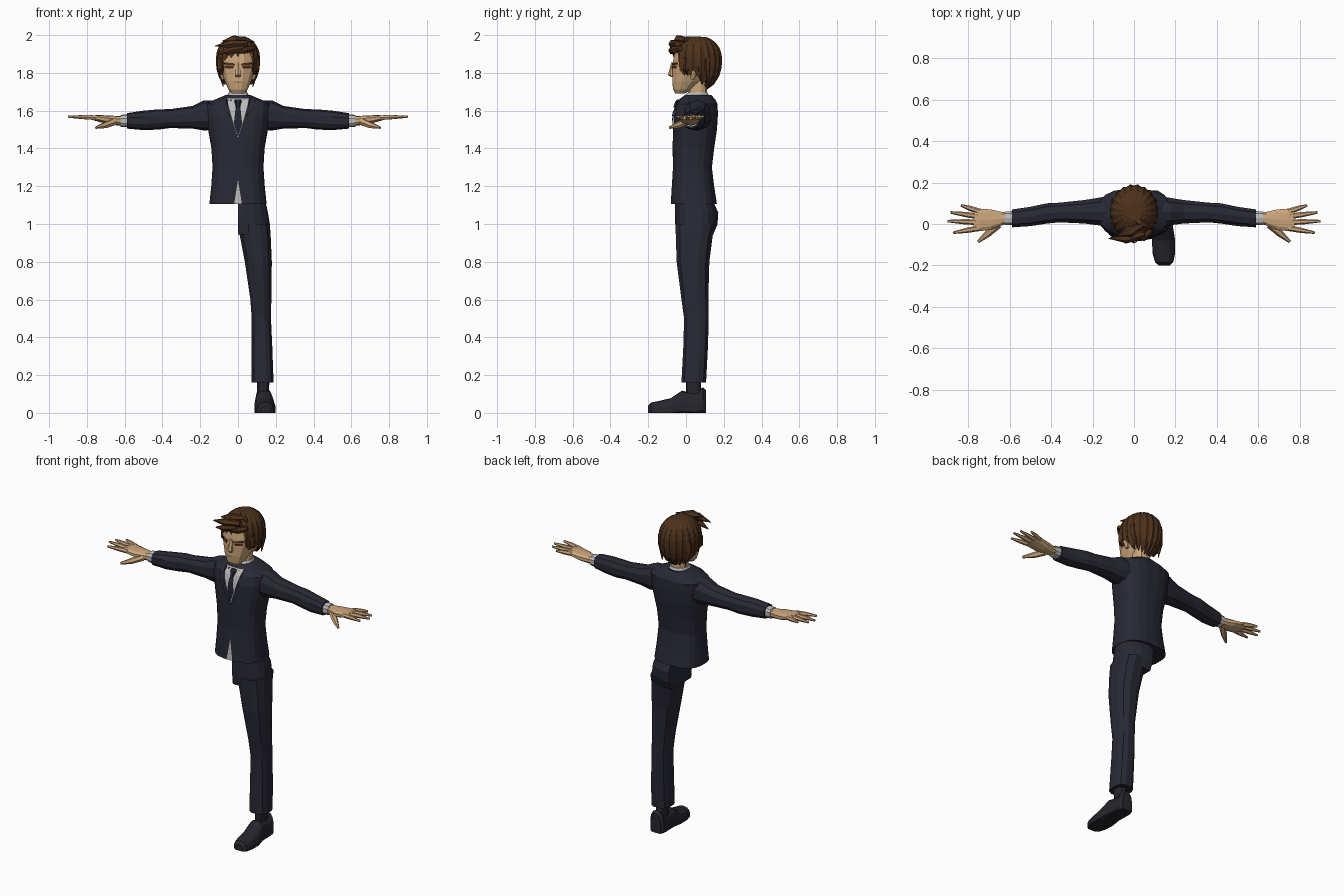
import bpy, bmesh, math
from mathutils import Vector
from mathutils.bvhtree import BVHTree


def material(name, rgb):
    m = bpy.data.materials.new(name)
    m.diffuse_color = (*rgb, 1)
    return m


SUIT = material("navy suit", (0.021, 0.022, 0.034))
TIE = material("dark tie", (0.016, 0.018, 0.032))
SHOE = material("dark shoe", (0.019, 0.019, 0.026))
SHIRT = material("shirt grey", (0.50, 0.50, 0.50))
SKIN = material("skin", (0.60, 0.38, 0.20))
LIP = material("lip", (0.30, 0.15, 0.08))
HAIR = material("brown hair", (0.075, 0.031, 0.011))
EYE = material("dark brown eye", (0.075, 0.022, 0.012))


def finish(name, bm, mat, recalc=True):
    if recalc:
        bmesh.ops.recalc_face_normals(bm, faces=bm.faces)
    me = bpy.data.meshes.new(name)
    bm.to_mesh(me)
    bm.free()
    me.materials.append(mat)
    ob = bpy.data.objects.new(name, me)
    bpy.context.collection.objects.link(ob)
    return ob


def spow(v, p):
    return math.copysign(abs(v) ** p, v)


def skin_rings(bm, rings, caps=True):
    n = len(rings[0])
    for r0, r1 in zip(rings, rings[1:]):
        for i in range(n):
            j = (i + 1) % n
            bm.faces.new((r0[i], r0[j], r1[j], r1[i]))
    if caps:
        bm.faces.new(rings[0])
        bm.faces.new(rings[-1])


def loft(name, axis, rings, mat, n=12, power=0.8, clamp=None):
    """Rounded-box sections (t, a0, a1, b0, b1) stacked along an axis."""
    bm = bmesh.new()
    out = []
    for t, a0, a1, b0, b1 in rings:
        ring = []
        for i in range(n):
            w = 2 * math.pi * (i + 0.5) / n
            a = (a0 + a1) / 2 + (a1 - a0) / 2 * spow(math.cos(w), power)
            b = (b0 + b1) / 2 + (b1 - b0) / 2 * spow(math.sin(w), power)
            co = {'x': [t, a, b], 'y': [a, t, b], 'z': [a, b, t]}[axis]
            if clamp is not None:
                co[clamp] = max(0, co[clamp])
            ring.append(bm.verts.new(co))
        out.append(ring)
    skin_rings(bm, out)
    return finish(name, bm, mat)


def limb(name, stations, mat, n=6):
    """Tapered tube through (point, radius) stations."""
    bm = bmesh.new()
    d = (Vector(stations[-1][0]) - Vector(stations[0][0])).normalized()
    u = d.cross(Vector((0, 0, 1))).normalized()
    v = d.cross(u)
    rings = []
    for p, r in stations:
        rings.append([bm.verts.new(Vector(p) + r * (u * math.cos(w) + v * math.sin(w)))
                      for w in (2 * math.pi * i / n for i in range(n))])
    skin_rings(bm, rings)
    return finish(name, bm, mat)


def plate(name, outline, target, offset, mat, cuts=5):
    """Flat outline (x, z) wrapped on the front of a target part."""
    tree = BVHTree.FromPolygons([v.co for v in target.data.vertices],
                                [p.vertices for p in target.data.polygons])
    bm = bmesh.new()
    f = bm.faces.new([bm.verts.new((x, 0, z)) for x, z in outline])
    bmesh.ops.triangulate(bm, faces=[f])
    bmesh.ops.subdivide_edges(bm, edges=bm.edges, cuts=cuts, use_grid_fill=True)
    for v in bm.verts:
        hit = tree.ray_cast(Vector((v.co.x, -1, v.co.z)), Vector((0, 1, 0)))[0]
        v.co.y = (hit.y if hit else -0.04) - offset
    bm.normal_update()
    for f in bm.faces:
        if f.normal.y > 0:
            f.normal_flip()
    return finish(name, bm, mat, recalc=False)


def sym(t, w, y0, y1):
    return (t, -w, w, y0, y1)


# Jacket body
jacket = loft("jacket", 'z', [
    sym(1.105, 0.153, -0.082, 0.165), sym(1.20, 0.143, -0.076, 0.15),
    sym(1.30, 0.136, -0.07, 0.138), sym(1.40, 0.142, -0.072, 0.15),
    sym(1.50, 0.160, -0.070, 0.165), sym(1.58, 0.172, -0.066, 0.17),
    sym(1.635, 0.175, -0.050, 0.168), sym(1.66, 0.12, -0.036, 0.155),
    sym(1.682, 0.068, -0.008, 0.135)], SUIT, n=20, power=0.75)

# Shirt front, collar, tie and lapels
plate("shirt_front", [(-0.065, 1.665), (0, 1.455), (0.065, 1.665)], jacket, 0.004, SHIRT)
plate("shirt_tail", [(-0.02, 1.107), (0.02, 1.107), (0, 1.235)], jacket, 0.004, SHIRT)
loft("collar", 'z', [sym(1.64, 0.072, -0.040, 0.14), sym(1.668, 0.064, -0.022, 0.132),
                     sym(1.695, 0.053, 0.008, 0.116)], SHIRT, power=0.9)
plate("tie", [(-0.012, 1.625), (-0.022, 1.53), (0, 1.462), (0.022, 1.53), (0.012, 1.625)],
      jacket, 0.008, TIE)
loft("tie_knot", 'z', [sym(1.618, 0.011, -0.068, -0.04), sym(1.65, 0.021, -0.058, -0.02),
                       sym(1.66, 0.017, -0.045, -0.01)], TIE, n=8)
for s in (-1, 1):
    plate("lapel", [(s * 0.062, 1.672), (s * 0.097, 1.648), (s * 0.072, 1.57), (0, 1.44)],
          jacket, 0.007, SUIT)

# Sleeves, cuffs and hands
for s in (-1, 1):
    loft("sleeve", 'x', [(s * x, *r) for x, *r in [
        (0.11, -0.02, 0.14, 1.50, 1.655), (0.18, -0.008, 0.128, 1.495, 1.655),
        (0.24, 0.0, 0.118, 1.505, 1.625), (0.36, 0.006, 0.105, 1.508, 1.608),
        (0.42, 0.0, 0.102, 1.500, 1.607), (0.50, -0.012, 0.085, 1.497, 1.60),
        (0.588, -0.018, 0.072, 1.505, 1.587)]], SUIT, n=10, power=0.85)
    loft("cuff", 'x', [(s * 0.57, -0.008, 0.064, 1.512, 1.58),
                       (s * 0.622, -0.006, 0.062, 1.514, 1.578)], SHIRT, n=10)
    loft("palm", 'x', [(s * x, *r) for x, *r in [
        (0.60, 0.002, 0.056, 1.523, 1.572), (0.64, -0.008, 0.06, 1.522, 1.572),
        (0.69, -0.03, 0.072, 1.528, 1.575), (0.74, -0.036, 0.076, 1.542, 1.577),
        (0.775, -0.032, 0.07, 1.552, 1.574)]], SKIN, n=10)
    for y0, y1, tip in ((0.06, 0.09, 0.835), (0.036, 0.056, 0.885),
                        (0.008, 0.014, 0.90), (-0.02, -0.042, 0.872)):
        mid = (0.745 + tip) / 2
        limb("finger", [((s * 0.745, y0, 1.562), 0.014),
                        ((s * mid, (y0 + y1) / 2, 1.566), 0.0125),
                        ((s * tip, y1, 1.568), 0.006)], SKIN)
    limb("thumb", [((s * 0.655, -0.002, 1.542), 0.02), ((s * 0.705, -0.046, 1.522), 0.017),
                   ((s * 0.752, -0.086, 1.51), 0.007)], SKIN)

# Single trouser leg with half of the seat, cut flat on the centre line
loft("trouser_seat", 'z', [
    sym(1.13, 0.145, -0.058, 0.14), sym(1.06, 0.16, -0.06, 0.172),
    sym(1.00, 0.17, -0.058, 0.168), (0.945, -0.12, 0.174, -0.052, 0.145)],
    SUIT, n=20, clamp=0)
loft("trouser_leg", 'z', [
    (1.00, 0.001, 0.170, -0.058, 0.165), (0.945, 0.006, 0.175, -0.057, 0.145),
    (0.80, 0.034, 0.181, -0.052, 0.126), (0.60, 0.064, 0.178, -0.026, 0.120),
    (0.50, 0.071, 0.176, -0.012, 0.122), (0.35, 0.070, 0.183, -0.016, 0.118),
    (0.16, 0.070, 0.190, -0.026, 0.108)], SUIT, n=12)

# Sock and shoe
loft("sock", 'z', [(0.19, 0.1, 0.168, 0.0, 0.075), (0.09, 0.1, 0.165, 0.0, 0.085)], SHOE, n=10)
loft("shoe", 'y', [
    (-0.20, 0.12, 0.172, -0.03, 0.038), (-0.185, 0.101, 0.19, -0.04, 0.055),
    (-0.14, 0.088, 0.20, -0.05, 0.064), (-0.08, 0.086, 0.20, -0.05, 0.078),
    (-0.02, 0.088, 0.19, -0.05, 0.118), (0.0, 0.088, 0.188, -0.05, 0.112),
    (0.06, 0.088, 0.186, -0.05, 0.108), (0.09, 0.09, 0.184, -0.05, 0.135),
    (0.105, 0.102, 0.172, -0.05, 0.12)], SHOE, n=14, clamp=2)

# Neck and head
loft("neck", 'z', [sym(1.63, 0.052, 0.01, 0.115), sym(1.78, 0.047, 0.015, 0.108)], SKIN, n=10)
head = loft("head", 'z', [
    sym(1.692, 0.034, -0.058, -0.005), sym(1.712, 0.052, -0.070, 0.035),
    sym(1.755, 0.072, -0.075, 0.085), sym(1.81, 0.090, -0.074, 0.13),
    sym(1.86, 0.098, -0.072, 0.16), sym(1.91, 0.096, -0.064, 0.16),
    sym(1.96, 0.065, -0.03, 0.125)], SKIN, n=12, power=0.85)
loft("nose", 'z', [sym(1.855, 0.009, -0.078, -0.05), sym(1.79, 0.018, -0.095, -0.05),
                   sym(1.777, 0.013, -0.08, -0.05)], SKIN, n=6)
plate("mouth", [(-0.022, 1.750), (0.022, 1.750), (0.022, 1.755), (-0.022, 1.755)],
      head, 0.003, LIP, 2)
for s in (-1, 1):
    plate("eye", [(s * 0.024, 1.824), (s * 0.066, 1.824), (s * 0.07, 1.838),
                  (s * 0.022, 1.838)], head, 0.003, EYE, 3)
    plate("eyebrow", [(s * 0.016, 1.840), (s * 0.078, 1.844), (s * 0.07, 1.856),
                      (s * 0.018, 1.850)], head, 0.005, HAIR, 3)
    loft("ear", 'z', [(1.765, s * 0.07, s * 0.088, 0.025, 0.045),
                      (1.80, s * 0.08, s * 0.105, 0.02, 0.06),
                      (1.835, s * 0.08, s * 0.108, 0.02, 0.065)], SKIN, n=8)

# Hair shell: ridged strands with a jagged, angle-dependent hem
bm = bmesh.new()
N, ROWS = 40, 8
rings = []
for k in range(ROWS + 1):
    ring = []
    for i in range(N):
        a = 2 * math.pi * i / N
        sx, back = math.sin(a), -math.cos(a)
        if back < -0.72:
            low = 1.90 + 0.15 * sx * 0.2
        elif back < 0.1:
            low = 1.80
        else:
            low = 1.765 - 0.04 * back
        low += 0.014 * (1 if i % 2 else -1)
        t = 0.06 + 0.94 * k / ROWS
        z = 1.994 - (1.994 - low) * t ** 1.6
        u = (z - 1.87) / (0.128 if z > 1.87 else 0.172)
        r = max(0, 1 - abs(u) ** 2.3) ** 0.5 * (1.02 if i % 2 else 0.97)
        ring.append(bm.verts.new((0.116 * r * sx, 0.058 + 0.132 * r * back, z)))
    rings.append(ring)
skin_rings(bm, rings, caps=False)
bm.faces.new(rings[0])
hair = finish("hair", bm, HAIR)
shell = hair.modifiers.new("thickness", 'SOLIDIFY')
shell.thickness, shell.offset = 0.01, -1

# Swept fringe locks and side locks
for p, q, r in (((0.05, -0.045, 1.955), (-0.122, -0.07, 1.942), 0.024),
                ((0.03, -0.062, 1.93), (-0.112, -0.062, 1.898), 0.02),
                ((0.085, -0.03, 1.93), (0.0, -0.074, 1.905), 0.02),
                ((0.04, 0.0, 1.972), (-0.08, -0.055, 1.97), 0.026),
                ((-0.03, 0.06, 1.976), (0.085, -0.02, 1.965), 0.022)):
    m = Vector(p).lerp(Vector(q), 0.5) + Vector((0, -0.012, 0.004))
    limb("fringe_lock", [(p, r * 0.7), (m, r), (q, 0.002)], HAIR)
for s in (-1, 1):
    for y, z in ((0.0, 1.785), (0.07, 1.745), (0.11, 1.725)):
        limb("side_lock", [((s * 0.098, y, 1.88), 0.016), ((s * 0.097, y, 1.82), 0.017),
                           ((s * 0.078, y + 0.012, z), 0.002)], HAIR, n=5)
